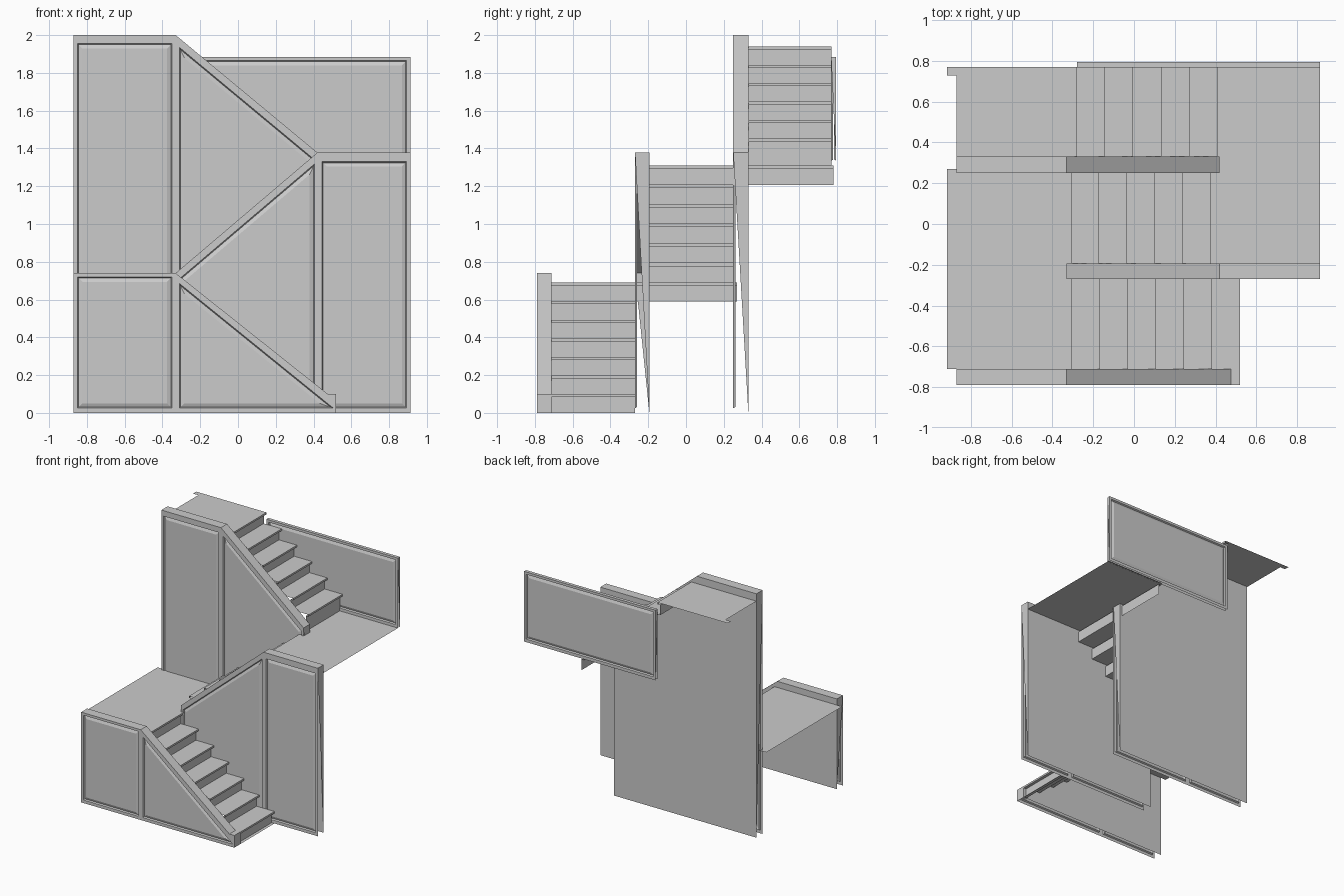
import bpy, bmesh
from mathutils import Vector

if "Cube" in bpy.data.objects:
    bpy.data.objects.remove(bpy.data.objects["Cube"])


def finish(bm, name):
    bmesh.ops.recalc_face_normals(bm, faces=bm.faces[:])
    me = bpy.data.meshes.new(name)
    bm.to_mesh(me)
    bm.free()
    ob = bpy.data.objects.new(name, me)
    bpy.context.collection.objects.link(ob)
    return ob


def inset(poly, d):
    """Shrink a convex polygon by distance d."""
    n = len(poly)
    P = [Vector(p) for p in poly]
    c = sum(P, Vector((0, 0))) / n
    lines = []
    for i in range(n):
        t = (P[(i + 1) % n] - P[i]).normalized()
        nrm = Vector((-t.y, t.x))
        if nrm.dot(c - P[i]) < 0:
            nrm = -nrm
        lines.append((P[i] + nrm * d, t))
    out = []
    for i in range(n):
        (p, t), (q, u) = lines[i - 1], lines[i]
        w = q - p
        s = (w.x * u.y - w.y * u.x) / (t.x * u.y - t.y * u.x)
        out.append(p + t * s)
    return out


def loop(bm, poly, y):
    return [bm.verts.new((p[0], y, p[1])) for p in poly]


def panelled_face(bm, profile, panels, y, side):
    """Flat sheet with grooved, raised-field panels; returns the outer loop."""
    outer = loop(bm, profile, y)
    edges = []

    def ring_edges(vs):
        for i in range(len(vs)):
            edges.append(bm.edges.new((vs[i - 1], vs[i])))

    ring_edges(outer)
    rings = []
    for p in panels:
        r = loop(bm, p, y)
        ring_edges(r)
        rings.append((p, r))
    bmesh.ops.triangle_fill(bm, edges=edges, use_beauty=True, normal=(0, -1, 0))
    for p, r in rings:
        for off, depth in ((0.006, 0.011), (0.026, 0.003)):
            nxt = loop(bm, inset(p, off), y + side * depth)
            for i in range(len(r)):
                bm.faces.new((r[i - 1], r[i], nxt[i], nxt[i - 1]))
            r = nxt
        bm.faces.new(r)
    return outer


def wall(name, profile, panels, y0, y1, back_panels=False, full_end=False):
    bm = bmesh.new()
    f = panelled_face(bm, profile, panels, y0, 1)
    if back_panels:
        b = panelled_face(bm, profile, panels, y1, -1)
    else:
        b = loop(bm, profile, y1)
        bm.faces.new(b)
    n = len(profile)
    # capping, then half-open triangular ends
    for i in range(1, n - 2):
        bm.faces.new((f[i], f[i + 1], b[i + 1], b[i]))
    bm.faces.new((f[1], b[1], b[0]))
    if full_end:
        bm.faces.new((f[-2], b[-2], b[-1], f[-1]))
    else:
        bm.faces.new((f[-2], b[-2], b[-1]))
    return finish(bm, name)


def rect(x0, x1, z0, z1):
    return [(x0, z0), (x0, z1), (x1, z1), (x1, z0)]


def ribbon(bm, pts, y0, y1):
    a, b = loop(bm, pts, y0), loop(bm, pts, y1)
    for i in range(len(pts) - 1):
        bm.faces.new((a[i], a[i + 1], b[i + 1], b[i]))


def step_points(nose, z, z_prev, d):
    r = nose + d * 0.025
    return [(r, z_prev), (r, z - 0.015), (nose, z - 0.015), (nose, z)]


def flight(name, d, noses, zs, base, y0, y1, land_x, land_y, tab=None):
    """Sheet stairs travelling in direction d, ending in a landing."""
    bm = bmesh.new()
    pts = [(noses[0], base)]
    prev = base
    for x, z in zip(noses[:-1], zs[:-1]):
        pts += step_points(x, z, prev, d)
        prev = z
    pts.append((noses[-1] + d * 0.025, prev))
    ribbon(bm, pts, y0, y1)
    finish(bm, name + "_steps")
    bm = bmesh.new()
    pts = step_points(noses[-1], zs[-1], prev, d) + [(land_x, zs[-1])]
    ribbon(bm, pts, *land_y)
    if tab:
        ribbon(bm, [(land_x, zs[-1]), (tab[0], zs[-1])], tab[1], tab[2])
    finish(bm, name + "_landing")


# Panelled side walls
wall("lower_wall",
     [(-0.87, 0), (-0.87, 0.74), (-0.33, 0.74), (0.475, 0.10), (0.52, 0.10), (0.52, 0)],
     [rect(-0.85, -0.35, 0.025, 0.72), [(-0.31, 0.025), (-0.31, 0.685), (0.505, 0.025)]],
     -0.79, -0.712, full_end=True)
wall("middle_wall",
     [(-0.33, 0), (-0.33, 0.74), (0.42, 1.378), (0.913, 1.378), (0.913, 0)],
     [rect(0.445, 0.893, 0.025, 1.33),
      [(-0.31, 0.025), (-0.31, 0.71), (0.405, 1.318), (0.405, 0.025)]],
     -0.27, -0.194)
wall("upper_wall",
     [(-0.87, 0), (-0.87, 2.0), (-0.33, 2.0), (0.42, 1.378), (0.42, 0)],
     [rect(-0.85, -0.35, 0.025, 1.955),
      [(-0.31, 0.025), (-0.31, 1.935), (0.40, 1.345), (0.40, 0.025)]],
     0.25, 0.33)
wall("rear_panel", rect(-0.28, 0.913, 1.31, 1.885),
     [rect(-0.26, 0.893, 1.335, 1.865)], 0.768, 0.795, back_panels=True)

# Stair flights and their landings
flight("lower_flight", -1, [0.52 - 0.1375 * i for i in range(7)],
       [0.0985 * (i + 1) for i in range(7)], 0, -0.712, -0.27,
       -0.918, (-0.712, 0.27))
flight("middle_flight", 1, [-0.31 + 0.137 * i for i in range(6)],
       [0.69 + 0.1035 * (i + 1) for i in range(6)], 0.69, -0.194, 0.25,
       0.913, (-0.194, 0.78))
flight("upper_flight", -1, [0.41 - 0.138 * i for i in range(6)],
       [1.453 + 0.0973 * i for i in range(6)], 1.311, 0.33, 0.77,
       -0.87, (0.33, 0.77), tab=(-0.918, 0.728, 0.77))
